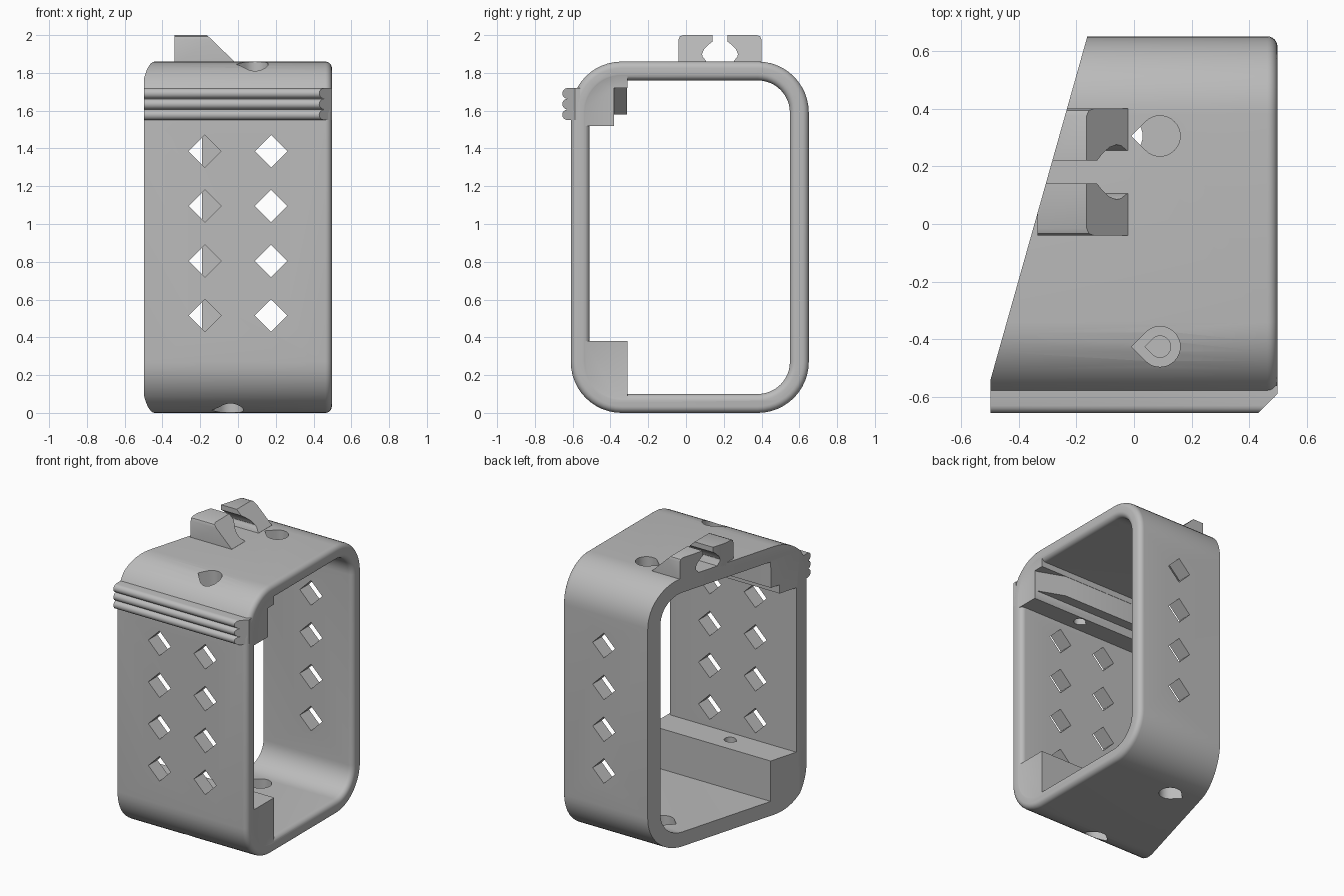
import bpy, bmesh
from math import sin, cos, pi, radians

cube = bpy.data.objects.get("Cube")
if cube:
    bpy.data.objects.remove(cube)

grey = bpy.data.materials.new("plain grey")
grey.use_nodes = True
color = (0.5, 0.5, 0.5, 1)
grey.diffuse_color = color
grey.node_tree.nodes["Principled BSDF"].inputs["Base Color"].default_value = color


def loft(name, sections):
    """Closed solid through matching rings of points."""
    bm = bmesh.new()
    rings = [[bm.verts.new(p) for p in s] for s in sections]
    n = len(rings[0])
    for a, b in zip(rings, rings[1:]):
        for i in range(n):
            j = (i + 1) % n
            bm.faces.new((a[i], a[j], b[j], b[i]))
    bm.faces.new(rings[0])
    bm.faces.new(rings[-1])
    bmesh.ops.recalc_face_normals(bm, faces=bm.faces)
    mesh = bpy.data.meshes.new(name)
    bm.to_mesh(mesh)
    bm.free()
    mesh.materials.append(grey)
    ob = bpy.data.objects.new(name, mesh)
    bpy.context.collection.objects.link(ob)
    return ob


def prism(name, profile, axis, a, b):
    place = {"x": lambda u, v, t: (t, u, v),
             "y": lambda u, v, t: (u, t, v),
             "z": lambda u, v, t: (u, v, t)}[axis]
    return loft(name, [[place(u, v, t) for u, v in profile] for t in (a, b)])


def combine(ob, tool, operation="DIFFERENCE"):
    mod = ob.modifiers.new("join", "BOOLEAN")
    mod.operation, mod.object, mod.solver = operation, tool, "EXACT"
    bpy.context.view_layer.objects.active = ob
    bpy.ops.object.modifier_apply(modifier=mod.name)
    bpy.data.objects.remove(tool)


def rounded_ring(x, inset, radius):
    """Rounded rectangle in the yz plane, shrunk from the outer outline."""
    pts = []
    for cy, cz, start in ((0.38, 1.59, 0), (-0.34, 1.59, 1), (-0.34, 0.27, 2), (0.38, 0.27, 3)):
        for k in range(13):
            t = (start + k / 12) * pi / 2
            r = radius - inset
            pts.append((x, cy + r * cos(t), cz + r * sin(t)))
    return pts


def teardrop(x, y, r):
    arc = [(x + r * cos(t), y + r * sin(t))
           for t in (radians(-135 + 270 * k / 24) for k in range(25))]
    return arc + [(x - r * 1.414, y)]


LEFT, RIGHT, BEVEL = -0.497, 0.497, 0.035
steps = [k * pi / 12 for k in range(7)]

# Tube-like frame with a rounded rim at the square end
outer = [rounded_ring(LEFT, 0, 0.27)]
inner = [rounded_ring(-0.7, 0, 0.17)]
for t in steps:
    x, d = RIGHT - BEVEL * (1 - sin(t)), BEVEL * (1 - cos(t))
    outer.append(rounded_ring(x, d, 0.27))
    inner.append(rounded_ring(x, -d, 0.17))
inner.append(rounded_ring(0.7, -BEVEL, 0.17))
frame = loft("frame", outer)
combine(frame, loft("opening", inner))

# Lower block, stepped upper beam and its tapered filler
end = RIGHT - 0.002
combine(frame, prism("lower_block", [(-0.56, 0.2), (-0.4, 0.04), (-0.31, 0.04), (-0.31, 0.38),
                                     (-0.56, 0.38)], "x", LEFT + 0.002, end), "UNION")
combine(frame, prism("upper_beam", [(-0.56, 1.52), (-0.38, 1.52), (-0.38, 1.72), (-0.31, 1.72),
                                    (-0.31, 1.8), (-0.45, 1.8), (-0.56, 1.7)],
                     "x", LEFT + 0.002, end), "UNION")
combine(frame, prism("beam_filler", [(0.48, -0.4), (0.48, -0.38), (0.3, -0.312), (-0.49, -0.312),
                                     (-0.49, -0.4)], "z", 1.58, 1.75), "UNION")


def slant(ob):
    combine(ob, prism("slant_cutter", [(-1, -1), (-0.627, -1), (-0.063, 1), (-1, 1)], "z", -1, 3))


slant(frame)

# Diamond holes: one column through both walls, one through the front only
for x, back in ((-0.175, -0.42), (0.175, 0.9)):
    for row in range(4):
        z, h = 0.515 + 0.29 * row, 0.086
        combine(frame, prism("diamond", [(x - h, z), (x, z - h), (x + h, z), (x, z + h)],
                             "y", -0.9, back))

# Teardrop screw holes, counterbored where they enter the front blocks
for x, y, r, low, high in ((0.09, 0.305, 0.07, 1.7, 1.9), (0.09, -0.425, 0.07, 1.68, 1.9),
                           (0.09, -0.425, 0.037, 1.45, 1.75), (-0.04, 0.305, 0.07, -0.1, 0.15),
                           (-0.04, -0.425, 0.07, -0.1, 0.2), (-0.04, -0.425, 0.037, 0.15, 0.45)):
    combine(frame, prism("screw_hole", teardrop(x, y, r), "z", low, high))

# Ribbed grip across the front
bumps = []
for i in range(3):
    zc = 1.578 + 0.0567 * i
    for k in range(9):
        t = -pi / 2 + pi * (k + 0.25) / 8.5
        bumps.append((-0.627 - 0.028 * cos(t), zc + 0.028 * sin(t)))
grip = prism("ribbed_grip", bumps + [(-0.56, 1.72), (-0.56, 1.55)], "x", LEFT, RIGHT)
combine(grip, prism("grip_chamfer", [(0.43, -0.655), (0.6, -0.485), (0.6, -0.8), (0.43, -0.8)],
                    "z", 1, 2))

# Pair of facing hooks on top, sloping down toward the square end
parts = [frame, grip]
half = [(-0.22, 1.84), (-0.22, 1.975), (-0.213, 1.993), (-0.195, 2.0), (-0.04, 2.0), (-0.04, 1.965),
        (-0.06, 1.95), (-0.085, 1.925), (-0.095, 1.9), (-0.092, 1.885), (-0.075, 1.865), (-0.07, 1.84)]
for name, side in (("front_hook", 1), ("back_hook", -1)):
    hook = prism(name, [(0.18 + side * y, z) for y, z in half], "x", -0.335, -0.02)
    combine(hook, prism("hook_slope", [(-0.165, 2.001), (-0.01, 1.851), (0.2, 1.851), (0.2, 2.2),
                                       (-0.165, 2.2)], "y", -0.5, 0.8))
    slant(hook)
    parts.append(hook)

# Smooth curves with crisp edges
bpy.ops.object.select_all(action="DESELECT")
for ob in parts:
    ob.select_set(True)
bpy.context.view_layer.objects.active = frame
bpy.ops.object.shade_smooth_by_angle(angle=radians(30))
